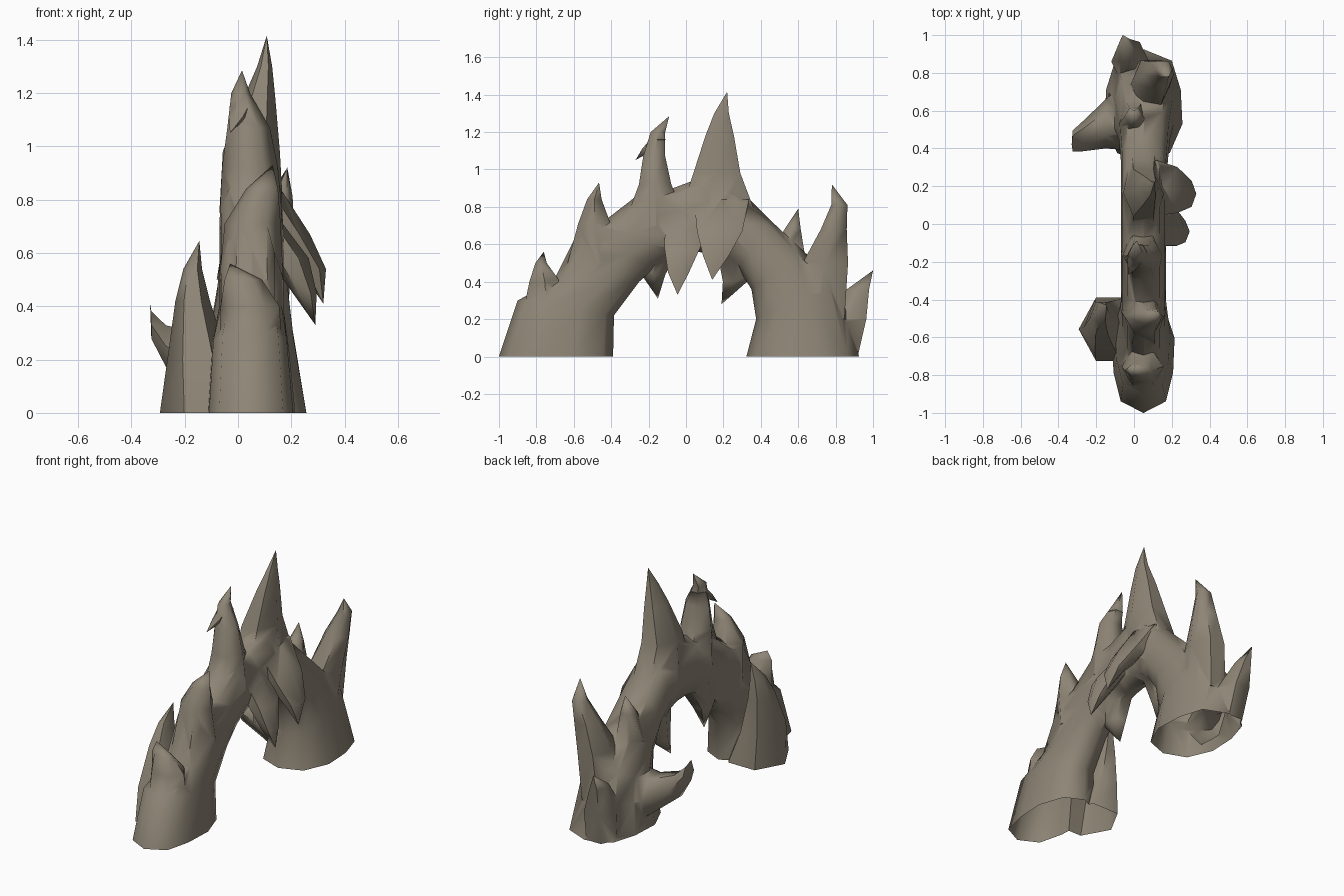
import bpy, bmesh, math
from mathutils import Vector

if "Cube" in bpy.data.objects:
    bpy.data.objects.remove(bpy.data.objects["Cube"])

stone = bpy.data.materials.new("weathered stone")
stone.diffuse_color = (0.27, 0.235, 0.18, 1)
stone.use_nodes = True
stone.node_tree.nodes["Principled BSDF"].inputs["Base Color"].default_value = stone.diffuse_color
X, Y, Z = Vector((1, 0, 0)), Vector((0, 1, 0)), Vector((0, 0, 1))
spikes = []


def loft(name, rings, tip=None):
    """Skin a list of point rings into a closed solid, ending on a tip or a cap."""
    bm = bmesh.new()
    vs = [[bm.verts.new(p) for p in r] for r in rings]
    n = len(vs[0])
    for a, b in zip(vs, vs[1:]):
        for i in range(n):
            j = (i + 1) % n
            bm.faces.new((a[i], a[j], b[j], b[i]))
    bm.faces.new(vs[0])
    if tip:
        t = bm.verts.new(tip)
        for i in range(n):
            bm.faces.new((vs[-1][i], vs[-1][(i + 1) % n], t))
    else:
        bm.faces.new(vs[-1])
    bmesh.ops.recalc_face_normals(bm, faces=bm.faces)
    me = bpy.data.meshes.new(name)
    bm.to_mesh(me)
    bm.free()
    me.materials.append(stone)
    ob = bpy.data.objects.new(name, me)
    bpy.context.collection.objects.link(ob)
    return ob


def section(oy, oz, iy, iz, xl, xr):
    """Ten-sided arch section from the outer edge to the inner edge."""
    o, i = Vector((0.05, oy, oz)), Vector((0.05, iy, iz))
    side = [(0.1, .72), (0.35, .95), (0.65, 1), (0.91, .68)]
    pts = [o]
    pts += [o.lerp(i, t) + X * (xr - .05) * w for t, w in side]
    pts += [i]
    pts += [o.lerp(i, t) + X * (xl - .05) * w for t, w in reversed(side)]
    return pts


def spike(name, rings, tip, u=X, v=Y, n=6):
    """Rings are (x, y, z, half width along u, half width along v)."""
    out = []
    for x, y, z, a, b in rings:
        c = Vector((x, y, z))
        out.append([c + u * a * math.cos(k * math.tau / n) + v * b * math.sin(k * math.tau / n)
                    for k in range(n)])
    spikes.append(loft(name, out, tip))


# Arch body, from the front foot over the crown to the back foot
arch = loft("rock_arch", [section(*s) for s in (
    (-1.017, -.05, -.391, -.05, -.12, .22),
    (-.90, .30, -.385, .22, -.10, .19),
    (-.71, .40, -.25, .40, -.07, .17),
    (-.58, .66, -.16, .48, -.07, .17),
    (-.43, .73, -.08, .53, -.07, .17),
    (-.25, .87, 0, .55, -.07, .17),
    (-.07, .90, .06, .56, -.07, .17),
    (.12, .97, .13, .55, -.07, .17),
    (.31, .87, .20, .53, -.07, .17),
    (.45, .73, .28, .47, -.07, .18),
    (.62, .57, .35, .36, -.08, .19),
    (.81, .40, .375, .2, -.11, .21),
    (.94, -.05, .31, -.05, -.165, .265))])

# Upright spikes along the crest
spike("front_foot_spike", [(.05, -.74, .2, .12, .16), (.045, -.755, .40, .11, .095),
                           (.02, -.775, .50, .07, .035)], (-.03, -.76, .56))
spike("front_crest_spike", [(.05, -.46, .5, .12, .2), (.055, -.49, .71, .105, .1),
                            (.09, -.49, .84, .06, .045)], (.13, -.465, .93))
spike("barbed_spike", [(.05, -.16, .7, .12, .2), (.045, -.165, .92, .105, .1),
                       (.04, -.17, 1.07, .08, .068), (.01, -.15, 1.2, .035, .045)],
      (.015, -.09, 1.285))
spike("barb", [(.02, -.15, 1.16, .05, .05), (0, -.2, 1.11, .035, .04)], (-.03, -.27, 1.05))
spike("crown_spike", [(.05, .17, .75, .12, .24), (.05, .165, .98, .107, .145),
                      (.08, .18, 1.18, .06, .088), (.1, .19, 1.30, .028, .045)],
      (.108, .22, 1.415))
spike("small_back_spike", [(.0, .53, .5, .08, .13), (.0, .57, .68, .05, .05)],
      (.0, .6, .79))
spike("tall_back_spike", [(.07, .70, .2, .11, .17), (.09, .745, .5, .105, .14),
                          (.13, .79, .68, .08, .08), (.16, .82, .81, .045, .05)],
      (.185, .78, .92))

# Horns and flares around the feet
spike("rear_horn", [(0, .82, -.05, .1, .1), (-.02, .86, .2, .10, .12),
                    (-.045, .92, .36, .05, .068)], (-.06, 1.0, .46))
spike("left_horn", [(-.02, .58, .16, .19, .2), (-.15, .53, .19, .13, .13),
                    (-.27, .465, .25, .08, .09), (-.325, .44, .33, .055, .06)],
      (-.33, .42, .41), Y, Z)
spike("left_foot_spike", [(-.10, -.56, -.05, .20, .20), (-.15, -.545, .2, .115, .165),
                          (-.17, -.50, .42, .065, .1), (-.17, -.465, .54, .035, .06)],
      (-.145, -.43, .645))

# Drooping spikes under the arch
spike("right_droop_a", [(.10, .01, .72, .06, .14), (.19, -.02, .58, .075, .11),
                        (.25, -.04, .45, .045, .065)], (.29, -.045, .33))
spike("right_droop_b", [(.08, .19, .84, .08, .17), (.19, .18, .67, .08, .14),
                        (.28, .16, .54, .05, .08)], (.32, .14, .41))
spike("left_droop_a", [(.03, -.14, .6, .09, .14), (.0, -.175, .44, .06, .075)], (-.02, -.15, .31))
spike("left_droop_b", [(.03, .28, .56, .09, .13), (.0, .262, .40, .06, .075)], (-.03, .19, .28))

# Fuse the spikes into one rock
bpy.context.view_layer.objects.active = arch
arch.select_set(True)
for s in spikes:
    m = arch.modifiers.new("fuse", 'BOOLEAN')
    m.operation, m.solver, m.object = 'UNION', 'EXACT', s
    bpy.ops.object.modifier_apply(modifier=m.name)
for s in spikes:
    bpy.data.objects.remove(s)

# Slice the feet flat on the ground and leave the underside open
bm = bmesh.new()
bm.from_mesh(arch.data)
bmesh.ops.bisect_plane(bm, geom=bm.verts[:] + bm.edges[:] + bm.faces[:], dist=1e-5,
                       plane_co=(0, 0, 0), plane_no=(0, 0, 1), clear_inner=True)
bmesh.ops.remove_doubles(bm, verts=bm.verts, dist=.002)
bm.to_mesh(arch.data)
bm.free()
bpy.ops.object.shade_smooth_by_angle(angle=math.radians(62))
